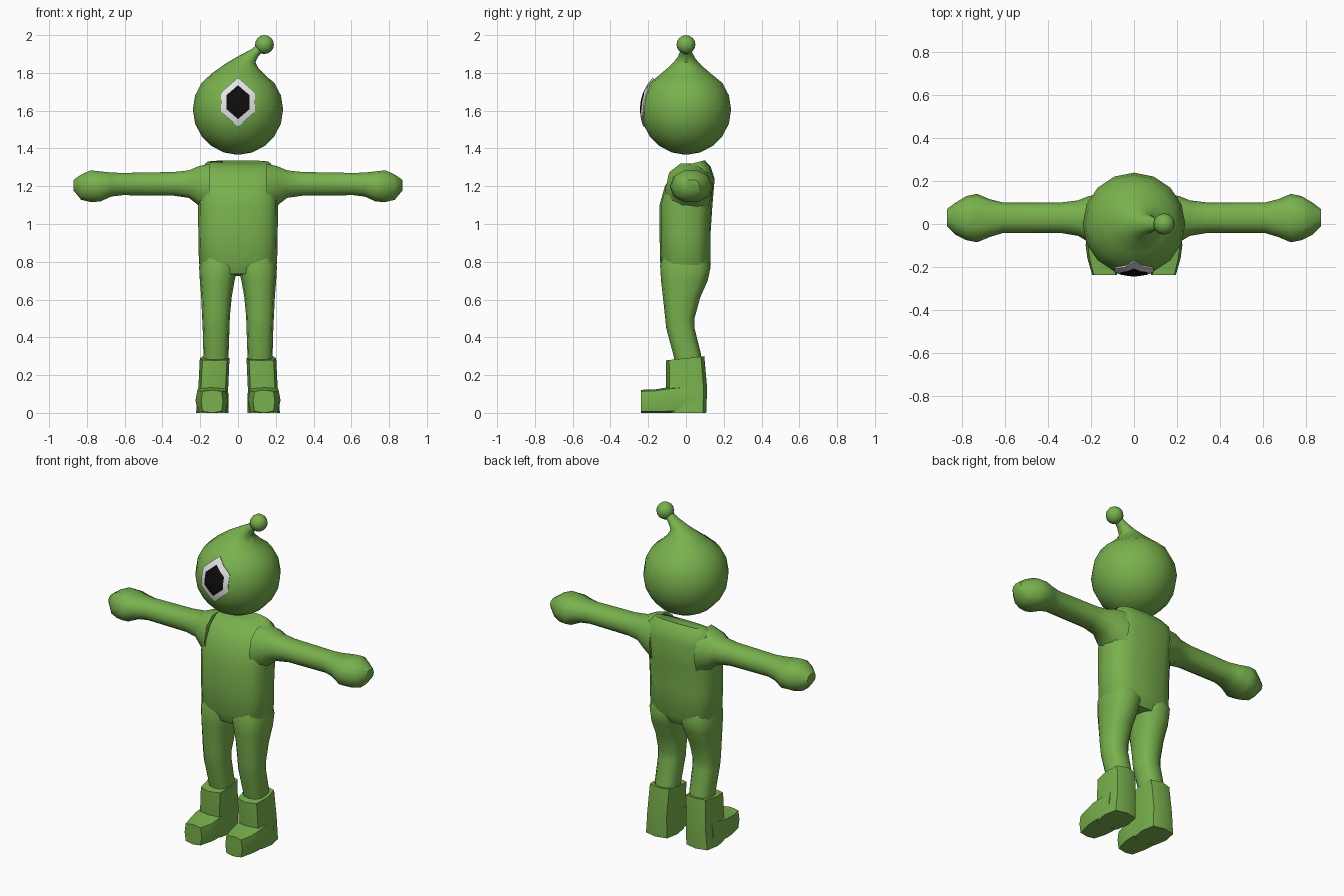
import bpy, bmesh, math
from mathutils import Vector

if "Cube" in bpy.data.objects:
    bpy.data.objects.remove(bpy.data.objects["Cube"])


def material(name, rgb):
    m = bpy.data.materials.new(name)
    m.diffuse_color = (*rgb, 1)
    m.use_nodes = True
    m.node_tree.nodes["Principled BSDF"].inputs["Base Color"].default_value = m.diffuse_color
    return m


GREEN = material("leaf green", (0.19, 0.44, 0.075))
WHITE = material("eye white", (0.78, 0.78, 0.80))
BLACK = material("pupil black", (0.004, 0.004, 0.004))


def finish(bm, name, mats, angle=50, mirror=False):
    bmesh.ops.recalc_face_normals(bm, faces=bm.faces)
    me = bpy.data.meshes.new(name)
    bm.to_mesh(me)
    bm.free()
    for m in mats:
        me.materials.append(m)
    ob = bpy.data.objects.new(name, me)
    bpy.context.collection.objects.link(ob)
    bpy.ops.object.select_all(action='DESELECT')
    ob.select_set(True)
    bpy.context.view_layer.objects.active = ob
    bpy.ops.object.shade_smooth_by_angle(angle=math.radians(angle))
    if mirror:
        mod = ob.modifiers.new("Mirror", 'MIRROR')
        mod.use_mirror_merge = False
    return ob


def loft(name, rings, n=8, e=1.0, angle=50, mirror=False):
    """Skin through rings, each (centre, half axis u, half axis v); e < 1 makes them boxier."""
    bm = bmesh.new()
    spow = lambda t: math.copysign(abs(t) ** e, t) if abs(t) > 1e-6 else 0
    loops = []
    for c, u, v in rings:
        c, u, v = Vector(c), Vector(u), Vector(v)
        loops.append([bm.verts.new(c + u * spow(math.cos(a)) + v * spow(math.sin(a)))
                      for a in (math.tau * i / n for i in range(n))])
    for p, q in zip(loops, loops[1:]):
        for i in range(n):
            j = (i + 1) % n
            bm.faces.new((p[i], p[j], q[j], q[i]))
    bm.faces.new(loops[0])
    bm.faces.new(loops[-1])
    return finish(bm, name, [GREEN], angle, mirror)


def slab(x0, x1, yf, zf, yb, zb):
    """Upright-part ring spanning x0..x1, tilted from front (yf, zf) to back (yb, zb)."""
    return (((x0 + x1) / 2, (yf + yb) / 2, (zf + zb) / 2),
            ((x1 - x0) / 2, 0, 0), (0, (yb - yf) / 2, (zb - zf) / 2))


# Head flowing into a leaning stalk
R, HZ = 0.239, 1.606
head = []
for deg in (-88, -72, -54, -36, -18, 0, 18, 36):
    a = math.radians(deg)
    r = R * math.cos(a)
    head.append(((0, 0, HZ + R * math.sin(a)), (r, 0, 0), (0, r, 0)))
for xl, zl, xr, zr, hy in ((-0.135, 1.80, 0.15, 1.782, 0.138),
                           (-0.06, 1.853, 0.108, 1.825, 0.082),
                           (0.005, 1.89, 0.092, 1.855, 0.05),
                           (0.07, 1.925, 0.108, 1.888, 0.033),
                           (0.12, 1.965, 0.15, 1.935, 0.022)):
    head.append((((xl + xr) / 2, 0, (zl + zr) / 2), ((xr - xl) / 2, 0, (zr - zl) / 2), (0, hy, 0)))
loft("head", head, n=16)

# Ball on the stalk
bm = bmesh.new()
bmesh.ops.create_uvsphere(bm, u_segments=12, v_segments=8, radius=0.05)
bmesh.ops.translate(bm, verts=bm.verts, vec=(0.14, 0, 1.95))
finish(bm, "stalk_ball", [GREEN])

# Eye: six-sided plate wrapped onto the head
corners = [(0, 0.13), (0.09, 0.052), (0.09, -0.052), (0, -0.13), (-0.09, -0.052), (-0.09, 0.052)]
outline = []
for (ax, az), (bx, bz) in zip(corners, corners[1:] + corners[:1]):
    outline += [(ax, az), ((ax + bx) / 2, (az + bz) / 2)]
bm = bmesh.new()


def on_head(x, z):
    z += 1.645
    return bm.verts.new((x, -math.sqrt(0.244 ** 2 - x * x - (z - HZ) ** 2), z))


loops = [[on_head(x * s, z * s) for x, z in outline] for s in (1, 0.69, 0.35)]
mid = on_head(0, 0)
for k in range(3):
    for i in range(12):
        j = (i + 1) % 12
        f = bm.faces.new((loops[k][i], loops[k][j], loops[k + 1][j], loops[k + 1][i]) if k < 2
                         else (loops[k][i], loops[k][j], mid))
        f.material_index = min(k, 1)
# thin rim down to the head surface
rim = [bm.verts.new(Vector((0, 0, HZ)) + (v.co - Vector((0, 0, HZ))) * 0.965) for v in loops[0]]
for i in range(12):
    j = (i + 1) % 12
    bm.faces.new((loops[0][j], loops[0][i], rim[i], rim[j]))
finish(bm, "eye", [WHITE, BLACK], 40)

# Torso with a sloping neck line
loft("torso", [slab(-h, h, *yz) for h, *yz in (
    (0.17, -0.11, 0.735, 0.10, 0.725),
    (0.207, -0.137, 0.80, 0.13, 0.78),
    (0.21, -0.14, 0.95, 0.13, 0.95),
    (0.212, -0.14, 1.10, 0.14, 1.10),
    (0.215, -0.112, 1.20, 0.152, 1.24),
    (0.205, -0.07, 1.268, 0.13, 1.305),
    (0.17, -0.02, 1.308, 0.10, 1.337))], n=16, e=0.7)

# Arms and mitten hands
arm = []
for x, y0, y1, z0, z1 in ((0.15, -0.11, 0.14, 1.04, 1.325),
                          (0.21, -0.085, 0.13, 1.095, 1.31),
                          (0.26, -0.055, 0.11, 1.135, 1.287),
                          (0.34, -0.042, 0.10, 1.147, 1.278),
                          (0.61, -0.042, 0.10, 1.15, 1.273),
                          (0.67, -0.06, 0.115, 1.143, 1.275),
                          (0.73, -0.085, 0.14, 1.115, 1.282),
                          (0.78, -0.075, 0.13, 1.113, 1.288),
                          (0.83, -0.05, 0.10, 1.125, 1.265),
                          (0.87, -0.01, 0.07, 1.175, 1.235)):
    arm.append(((x, (y0 + y1) / 2, (z0 + z1) / 2), (0, (y1 - y0) / 2, 0), (0, 0, (z1 - z0) / 2)))
loft("arm", arm, n=10, e=0.85, mirror=True)

# Legs
loft("leg", [slab(*r) for r in (
    (0.05, 0.18, -0.05, 0.22, 0.085, 0.24),
    (0.05, 0.183, -0.065, 0.30, 0.08, 0.31),
    (0.045, 0.187, -0.105, 0.45, 0.045, 0.45),
    (0.043, 0.19, -0.112, 0.52, 0.045, 0.50),
    (0.033, 0.195, -0.123, 0.62, 0.075, 0.61),
    (0.018, 0.202, -0.132, 0.70, 0.115, 0.70),
    (0.0, 0.206, -0.137, 0.78, 0.13, 0.77),
    (0.0, 0.19, -0.12, 0.84, 0.11, 0.84))], n=12, e=0.8, mirror=True)

# Boots: shaft and toe
loft("boot_shaft", [slab(*r) for r in (
    (0.05, 0.222, -0.09, 0.0, 0.107, 0.0),
    (0.052, 0.21, -0.105, 0.13, 0.112, 0.13),
    (0.045, 0.202, -0.107, 0.278, 0.097, 0.30))], n=8, e=0.55, mirror=True)
toe = []
for y, x0, x1, z1 in ((0.04, 0.055, 0.215, 0.15), (-0.10, 0.05, 0.225, 0.135),
                      (-0.16, 0.055, 0.217, 0.125), (-0.237, 0.08, 0.195, 0.122)):
    toe.append((((x0 + x1) / 2, y, z1 / 2), ((x1 - x0) / 2, 0, 0), (0, 0, z1 / 2)))
loft("boot_toe", toe, n=8, e=0.4, mirror=True)
